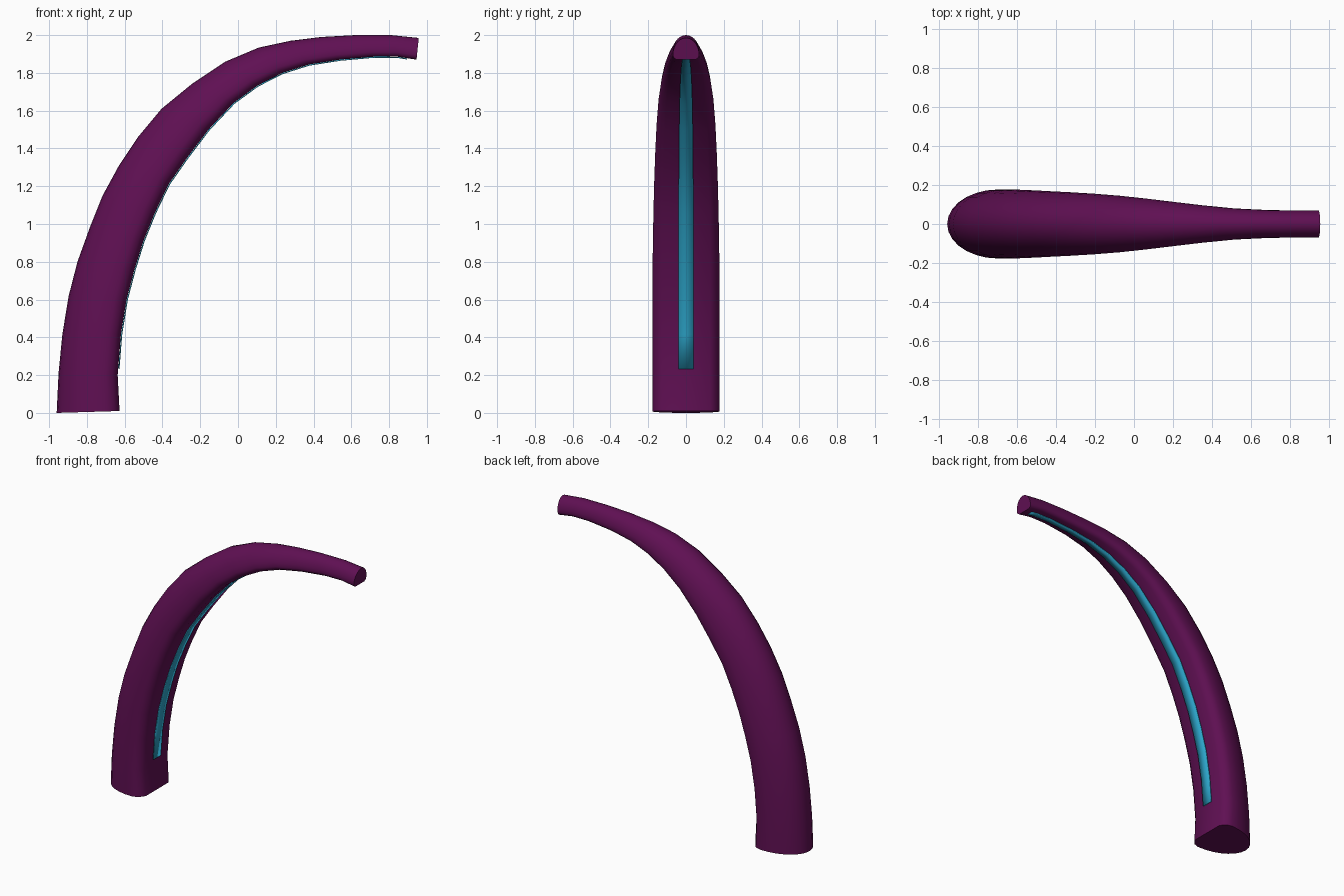
import bpy
import bmesh
import math
from mathutils import Vector

default_cube = bpy.data.objects.get("Cube")
if default_cube:
    bpy.data.objects.remove(default_cube, do_unlink=True)


def make_material(name, colour):
    material = bpy.data.materials.new(name)
    material.use_nodes = True
    material.diffuse_color = colour
    shader = material.node_tree.nodes["Principled BSDF"]
    shader.inputs["Base Color"].default_value = colour
    return material


purple = make_material("deep purple", (0.115, 0.005, 0.086, 1))
cyan = make_material("bright cyan", (0.025, 0.37, 0.58, 1))

# Side profile (x, z) of the outer back and the inner belly, with half widths
outer = [(-.96, 0), (-.95, .21), (-.93, .415), (-.897, .617), (-.85, .8),
         (-.785, .98), (-.717, 1.15), (-.63, 1.31), (-.53, 1.46),
         (-.405, 1.61), (-.246, 1.74), (-.066, 1.86), (.11, 1.934),
         (.278, 1.97), (.44, 1.99), (.62, 2), (.81, 2), (.957, 1.985)]
inner = [(-.627, .01), (-.637, .2), (-.62, .415), (-.59, .6), (-.548, .76),
         (-.5, .913), (-.44, 1.06), (-.368, 1.21), (-.27, 1.35),
         (-.156, 1.5), (-.024, 1.64), (.103, 1.733), (.235, 1.8),
         (.373, 1.844), (.537, 1.87), (.72, 1.886), (.844, 1.886),
         (.945, 1.87)]
half_width = [.177, .177, .177, .177, .177, .175, .172, .168, .163,
              .156, .145, .13, .113, .096, .08, .071, .07, .07]


def station(s):
    """Outer point, inner point and half width at a position along the arm."""
    i = min(int(s), len(outer) - 2)
    f = s - i

    def blend(points):
        a, b = (Vector((p[0], 0, p[1])) for p in points[i:i + 2])
        return a.lerp(b, f)

    width = half_width[i] * (1 - f) + half_width[i + 1] * f
    return blend(outer), blend(inner), width


def finish(name, bm, material):
    bmesh.ops.recalc_face_normals(bm, faces=bm.faces)
    mesh = bpy.data.meshes.new(name)
    bm.to_mesh(mesh)
    bm.free()
    mesh.materials.append(material)
    obj = bpy.data.objects.new(name, mesh)
    bpy.context.collection.objects.link(obj)
    bpy.ops.object.select_all(action="DESELECT")
    obj.select_set(True)
    bpy.context.view_layer.objects.active = obj
    bpy.ops.object.shade_smooth_by_angle(angle=math.radians(50))
    return obj


def loft(bm, rings, closed):
    """Bridge rows of points with quads, capping closed rings."""
    rows = [[bm.verts.new(p) for p in ring] for ring in rings]
    count = len(rows[0])
    for a, b in zip(rows, rows[1:]):
        for j in range(count if closed else count - 1):
            k = (j + 1) % count
            bm.faces.new((a[j], a[k], b[k], b[j]))
    if closed:
        bm.faces.new(rows[0])
        bm.faces.new(rows[-1])


# Cross-section: rounded back, softened corners and flat belly
WIDEST = .79
STEPS = 14
section = []
for step in range(STEPS + 1):
    angle = math.pi * (step / STEPS - .5)
    section.append((WIDEST * (1 - math.cos(angle)), math.sin(angle)))
section += [(.91, .93), (1, .72), (1, 0), (1, -.72), (.91, -.93)]

# Curved tapering arm
rings = []
for s in range(len(outer)):
    back, belly, width = station(s)
    rings.append([back.lerp(belly, depth) + Vector((0, side * width, 0))
                  for depth, side in section])
body = bmesh.new()
loft(body, rings, True)
finish("curved_arm", body, purple)

# Thin tapering strip along the belly
rows = []
for s in [1.15] + list(range(2, 17)) + [16.5]:
    back, belly, width = station(s)
    proud = belly + (belly - back).normalized() * .004
    side = Vector((0, .005 + .2 * width, 0))
    rows.append([proud - side, proud + side])
strip = bmesh.new()
loft(strip, rows, False)
strip_object = finish("belly_strip", strip, cyan)
solid = strip_object.modifiers.new("thickness", "SOLIDIFY")
solid.thickness = .006
solid.offset = 0
